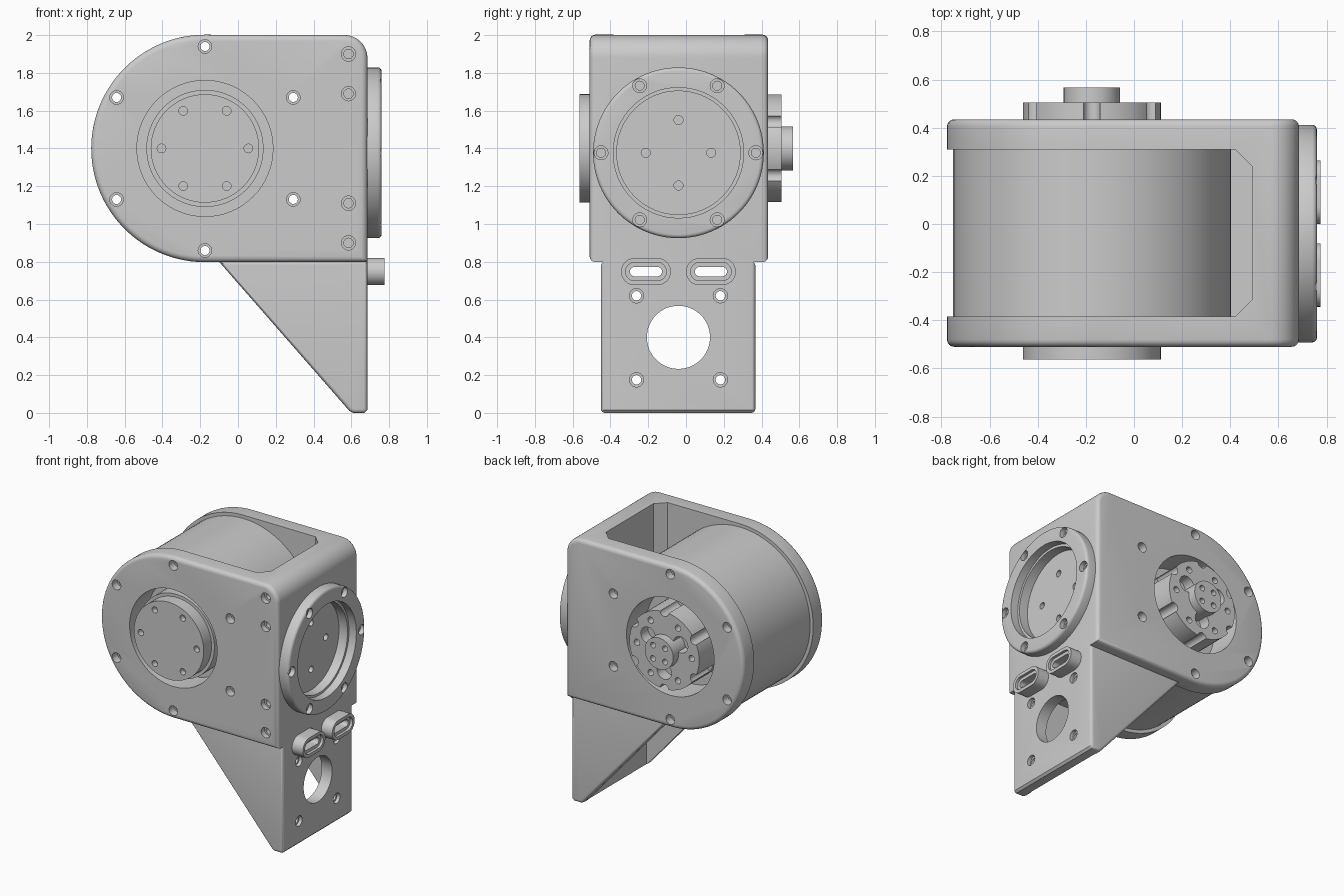
import bpy, bmesh
from math import pi, cos, sin, radians

if "Cube" in bpy.data.objects:
    bpy.data.objects.remove(bpy.data.objects["Cube"])

grey = bpy.data.materials.new("machined grey")
grey.use_nodes = True
COLOUR = (0.6, 0.6, 0.6, 1)
grey.diffuse_color = COLOUR
grey.node_tree.nodes["Principled BSDF"].inputs["Base Color"].default_value = COLOUR

CX, CZ = -0.175, 1.4        # motor axis
MY, FZ = -0.04, 1.377       # centre plane and flange height
PLACE = {"X": lambda u, v, t: (t, u, v),
         "Y": lambda u, v, t: (u, t, v),
         "Z": lambda u, v, t: (u, v, t)}


def arc(u, v, r, a0=0, a1=360, n=64):
    """Points on an arc; a full circle leaves out the repeated end point."""
    count = n if a1 - a0 == 360 else n + 1
    angles = [radians(a0 + (a1 - a0) * i / n) for i in range(count)]
    return [(u + r * cos(a), v + r * sin(a)) for a in angles]


def stadium(u, v, half, r):
    return arc(u + half, v, r, -90, 90, 16) + arc(u - half, v, r, 90, 270, 16)


def polar(u, v, r, n, start=0):
    return arc(u, v, r, start, start + 360, n)


def prism(name, pts, axis, lo, hi, bevel=0):
    """Extrude a profile along an axis, rounding the rims of both ends."""
    bm = bmesh.new()
    low = [bm.verts.new(PLACE[axis](u, v, lo)) for u, v in pts]
    high = [bm.verts.new(PLACE[axis](u, v, hi)) for u, v in pts]
    caps = [bm.faces.new(low), bm.faces.new(high)]
    for i in range(len(pts)):
        j = (i + 1) % len(pts)
        bm.faces.new((low[i], low[j], high[j], high[i]))
    bmesh.ops.recalc_face_normals(bm, faces=bm.faces)
    if bevel:
        rims = {e for f in caps for e in f.edges}
        bmesh.ops.bevel(bm, geom=list(rims), offset=bevel, segments=4,
                        profile=0.5, affect="EDGES", clamp_overlap=True)
    mesh = bpy.data.meshes.new(name)
    bm.to_mesh(mesh)
    bm.free()
    ob = bpy.data.objects.new(name, mesh)
    bpy.context.scene.collection.objects.link(ob)
    mesh.materials.append(grey)
    return ob


def cut(ob, pts, axis, lo, hi):
    """Subtract a prism from an object."""
    tool = prism("cutter", pts, axis, lo, hi)
    tool.hide_render = True
    mod = ob.modifiers.new("cut", "BOOLEAN")
    mod.operation, mod.solver, mod.object = "DIFFERENCE", "EXACT", tool
    bpy.context.view_layer.objects.active = ob
    bpy.ops.object.modifier_apply(modifier=mod.name)
    bpy.data.objects.remove(tool)


def drill(ob, places, r, axis, lo, hi):
    for u, v in places:
        cut(ob, arc(u, v, r, n=20), axis, lo, hi)


# Housing: D-shaped block opened into two side plates and an end wall
outline = (arc(CX, CZ, 0.602, 90, 270, 72) + [(0.685, 0.798)]
           + arc(0.565, 1.88, 0.12, 0, 90, 12))
housing = prism("housing", outline, "Y", -0.51, 0.435, 0.03)
pocket = [(-1, -0.385), (0.42, -0.385), (0.49, -0.315),
          (0.49, 0.24), (0.42, 0.31), (-1, 0.31)]
cut(housing, pocket, "Z", 0.85, 2.2)
cut(housing, [(-1, -0.385), (-0.1, -0.385), (-0.1, 0.31), (-1, 0.31)], "Z", 0.7, 0.9)
cut(housing, arc(CX, CZ, 0.36), "Y", -1, 1)

# Motor drum between the plates
motor = prism("motor_drum", arc(CX, CZ, 0.577, n=96), "Y", -0.39, 0.315)
cut(motor, arc(CX, CZ, 0.36), "Y", -0.6, -0.3)
cut(motor, arc(CX, CZ, 0.36), "Y", 0.2, 0.6)

# Through bolts around the drum, countersunk on both plates
bolts = polar(CX, CZ, 0.54, 6, 30)
drill(housing, bolts, 0.036, "Y", -0.6, -0.45)
drill(housing, bolts, 0.036, "Y", 0.375, 0.6)
for part in (housing, motor):
    drill(part, bolts, 0.024, "Y", -1, 1)

# Blind bolts near the end wall
blind = [(0.585, z) for z in (0.9, 1.11, 1.69, 1.9)]
drill(housing, blind, 0.038, "Y", -0.6, -0.47)
drill(housing, blind, 0.025, "Y", -0.6, -0.4)

# Front output disc with its collar
prism("front_collar", arc(CX, CZ, 0.31), "Y", -0.47, -0.28)
front = prism("front_disc", arc(CX, CZ, 0.287), "Y", -0.563, -0.4)
drill(front, polar(CX, CZ, 0.23, 6), 0.023, "Y", -0.6, -0.52)

# Rear hub with edge notches, pockets and screw holes
hub = prism("rear_hub", arc(CX, CZ, 0.287), "Y", 0.18, 0.505)
drill(hub, polar(CX, CZ, 0.287, 6, 30), 0.035, "Y", 0.3, 0.6)
drill(hub, polar(CX, CZ, 0.225, 6), 0.023, "Y", 0.44, 0.6)
drill(hub, polar(CX, CZ, 0.155, 3, 30), 0.06, "Y", 0.42, 0.6)
shaft = prism("rear_shaft", arc(CX, CZ, 0.117, n=48), "Y", 0.3, 0.567)
drill(shaft, polar(CX, CZ, 0.07, 4, 45), 0.021, "Y", 0.52, 0.6)

# Recessed round flange on the end wall
flange = prism("flange_ring", arc(MY, FZ, 0.452, n=96), "X", 0.64, 0.76, 0.02)
cut(flange, arc(MY, FZ, 0.345), "X", 0.7, 0.9)
cut(flange, arc(MY, FZ, 0.327), "X", 0.6, 0.9)
cut(housing, arc(MY, FZ, 0.327), "X", 0.63, 0.9)
screws = polar(MY, FZ, 0.41, 6)
drill(flange, screws, 0.037, "X", 0.725, 0.9)
drill(flange, screws, 0.024, "X", 0.695, 0.9)
drill(housing, polar(MY, FZ, 0.173, 4), 0.024, "X", 0.57, 0.9)

# Lower bracket: mounting plate with two open gussets
bracket = prism("lower_bracket", [(-0.1, 0.8), (0.59, 0.01), (0.61, 0.0), (0.67, 0.0),
                                  (0.685, 0.015), (0.685, 0.8)], "Y", -0.45, 0.367, 0.02)
cut(bracket, [(-1, -0.39), (0.6, -0.39), (0.6, 0.307), (-1, 0.307)], "Z", -0.2, 1)
cut(bracket, arc(MY, 0.4, 0.167), "X", 0.5, 0.8)
corners = [(MY + s * 0.222, z) for s in (-1, 1) for z in (0.175, 0.62)]
drill(bracket, corners, 0.038, "X", 0.66, 0.8)
drill(bracket, corners, 0.025, "X", 0.5, 0.8)

# Slotted cable lugs under the flange
for side, s in (("front", -1), ("rear", 1)):
    y = MY + s * 0.172
    lug = prism(side + "_slot_lug", stadium(y, 0.748, 0.06, 0.072), "X", 0.62, 0.775)
    for part in (lug, bracket):
        cut(part, stadium(y, 0.748, 0.06, 0.025), "X", 0.5, 0.9)
    cut(lug, stadium(y, 0.748, 0.06, 0.048), "X", 0.755, 0.9)

# Smooth curved walls, keep machined edges crisp
bpy.ops.object.select_all(action="DESELECT")
for ob in bpy.context.scene.objects:
    if ob.type == "MESH":
        ob.select_set(True)
        bpy.context.view_layer.objects.active = ob
bpy.ops.object.shade_smooth_by_angle(angle=radians(30))
